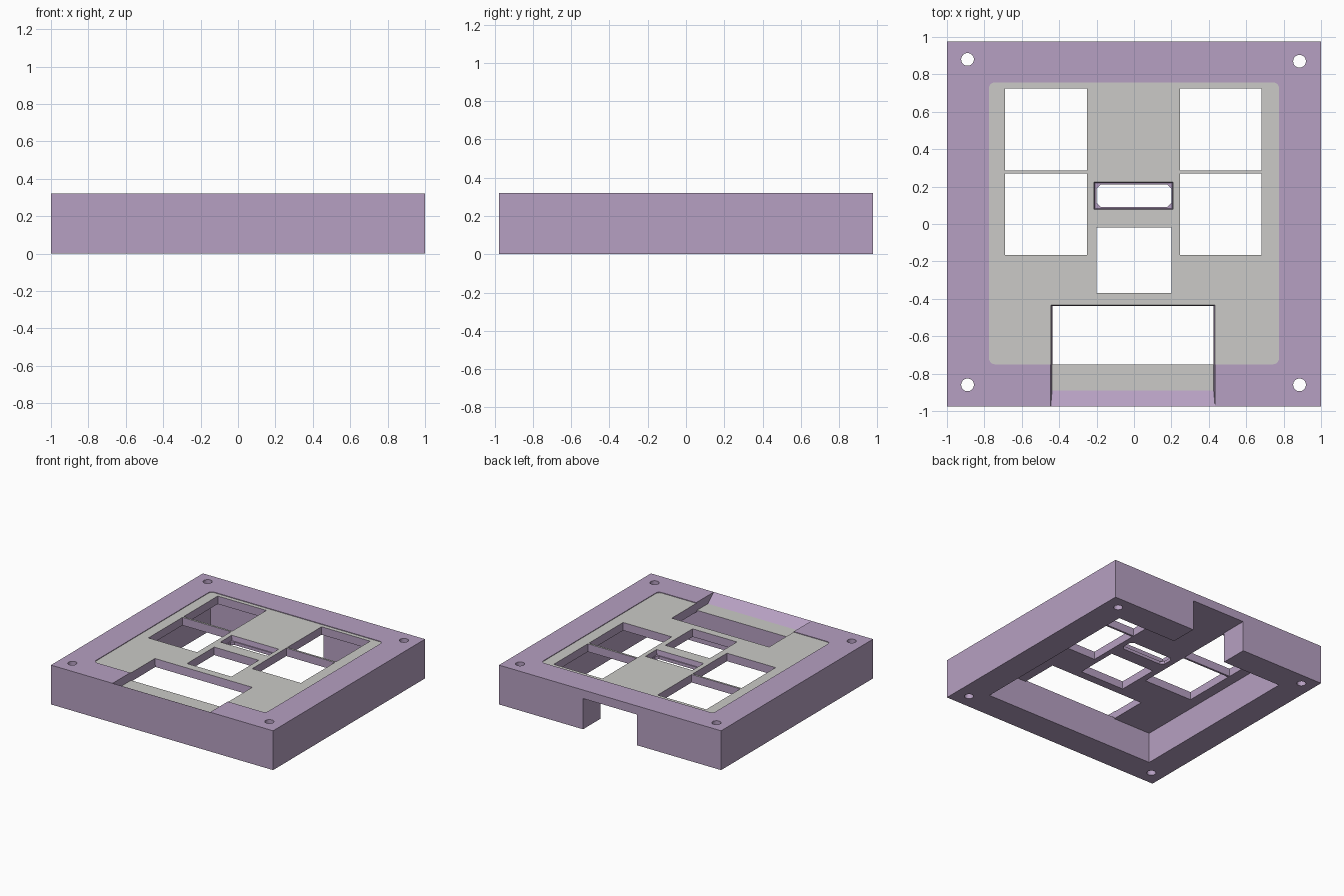
import bpy, bmesh, math

if "Cube" in bpy.data.objects:
    bpy.data.objects.remove(bpy.data.objects["Cube"])

TOP, CEIL, FLOOR, RECESS = 0.32, 0.25, 0.26, 0.315


def material(name, color):
    m = bpy.data.materials.new(name)
    m.diffuse_color = (*color, 1)
    m.use_nodes = True
    m.node_tree.nodes["Principled BSDF"].inputs["Base Color"].default_value = m.diffuse_color
    return m


def loft(name, low, high):
    """Closed solid between two matching loops of 3D points."""
    bm = bmesh.new()
    a = [bm.verts.new(p) for p in low]
    b = [bm.verts.new(p) for p in high]
    n = len(a)
    bm.faces.new(a)
    bm.faces.new(b)
    for i in range(n):
        j = (i + 1) % n
        bm.faces.new((a[i], a[j], b[j], b[i]))
    bmesh.ops.recalc_face_normals(bm, faces=bm.faces)
    me = bpy.data.meshes.new(name)
    bm.to_mesh(me)
    bm.free()
    ob = bpy.data.objects.new(name, me)
    bpy.context.collection.objects.link(ob)
    return ob


def rect(x0, x1, y0, y1, z, r=0.0, seg=1):
    """Rectangle loop, with chamfered or rounded corners when r > 0."""
    if not r:
        return [(x0, y0, z), (x1, y0, z), (x1, y1, z), (x0, y1, z)]
    pts = []
    corners = [(x1 - r, y1 - r), (x0 + r, y1 - r), (x0 + r, y0 + r), (x1 - r, y0 + r)]
    for k, (cx, cy) in enumerate(corners):
        for s in range(seg + 1):
            t = math.pi / 2 * (k + s / seg)
            pts.append((cx + r * math.cos(t), cy + r * math.sin(t), z))
    return pts


def block(name, x0, x1, y0, y1, z0, z1, grow=0.0, r=0.0, seg=1):
    """Box whose upper loop is larger by grow on every side."""
    return loft(name, rect(x0, x1, y0, y1, z0, r, seg),
                rect(x0 - grow, x1 + grow, y0 - grow, y1 + grow, z1, r, seg))


def cylinder(name, x, y, r, z0, z1, n=32):
    ring = [(x + r * math.cos(2 * math.pi * i / n), y + r * math.sin(2 * math.pi * i / n))
            for i in range(n)]
    return loft(name, [(*p, z0) for p in ring], [(*p, z1) for p in ring])


case = block("case_cover", -1, 1, -0.977, 0.977, 0, TOP)
cutters = [
    # hollow underside and cable gap in the back wall
    block("cavity_cutter", -0.777, 0.777, -0.75, 0.755, -0.1, CEIL),
    block("back_gap_cutter", -0.243, 0.243, 0.6, 1.1, -0.1, CEIL),
    # shallow rounded panel on the top
    block("panel_cutter", -0.775, 0.775, -0.75, 0.757, RECESS, 0.4, 0, 0.03, 5),
    # square window
    block("window_cutter", -0.2, 0.2, -0.37, -0.02, 0.15, 0.4),
    # stepped port opening
    block("port_recess_cutter", -0.208, 0.204, 0.084, 0.218, 0.275, 0.4, 0.018),
    block("port_hole_cutter", -0.2, 0.2, 0.092, 0.21, 0.15, 0.4, 0, 0.022),
]

# four key openings
for x0 in (-0.69, 0.245):
    for y0 in (-0.167, 0.287):
        cutters.append(block("key_cutter", x0, x0 + 0.438, y0, y0 + 0.438, 0.15, 0.4))

# four screw holes
for x, y in ((-0.89, 0.88), (0.885, 0.87), (-0.89, -0.86), (0.885, -0.86)):
    cutters.append(cylinder("screw_cutter", x, y, 0.034, -0.1, 0.4))

# display slot with a ledge and a ramp up to the front edge, sides drafted
profile = [(-0.447, 0.15), (-0.427, 0.4), (-1.0, 0.4), (-1.0, 0.3365),
           (-0.89, FLOOR), (-0.75, FLOOR), (-0.75, 0.15)]
draft = lambda z: 0.432 + 0.12 * (z - FLOOR)
cutters.append(loft("display_cutter",
                    [(-draft(z) - 0.006, y, z) for y, z in profile],
                    [(draft(z) - 0.006, y, z) for y, z in profile]))

for c in cutters:
    c.hide_render = True
    mod = case.modifiers.new(c.name, 'BOOLEAN')
    mod.operation = 'DIFFERENCE'
    mod.solver = 'EXACT'
    mod.object = c

# bake the cuts, then drop the helpers
bpy.context.view_layer.update()
baked = bpy.data.meshes.new_from_object(case.evaluated_get(bpy.context.evaluated_depsgraph_get()))
case.modifiers.clear()
case.data = baked
for c in cutters:
    bpy.data.objects.remove(c)

# purple body, grey panel and display ledge
baked.materials.clear()
baked.materials.append(material("purple", (0.468, 0.352, 0.539)))
baked.materials.append(material("grey", (0.597, 0.591, 0.571)))
for f in baked.polygons:
    level = min(abs(f.center.z - RECESS), abs(f.center.z - FLOOR)) < 0.002
    f.material_index = 1 if f.normal.z > 0.99 and level else 0

bpy.context.view_layer.objects.active = case
case.select_set(True)
bpy.ops.object.shade_smooth_by_angle(angle=math.radians(30))
